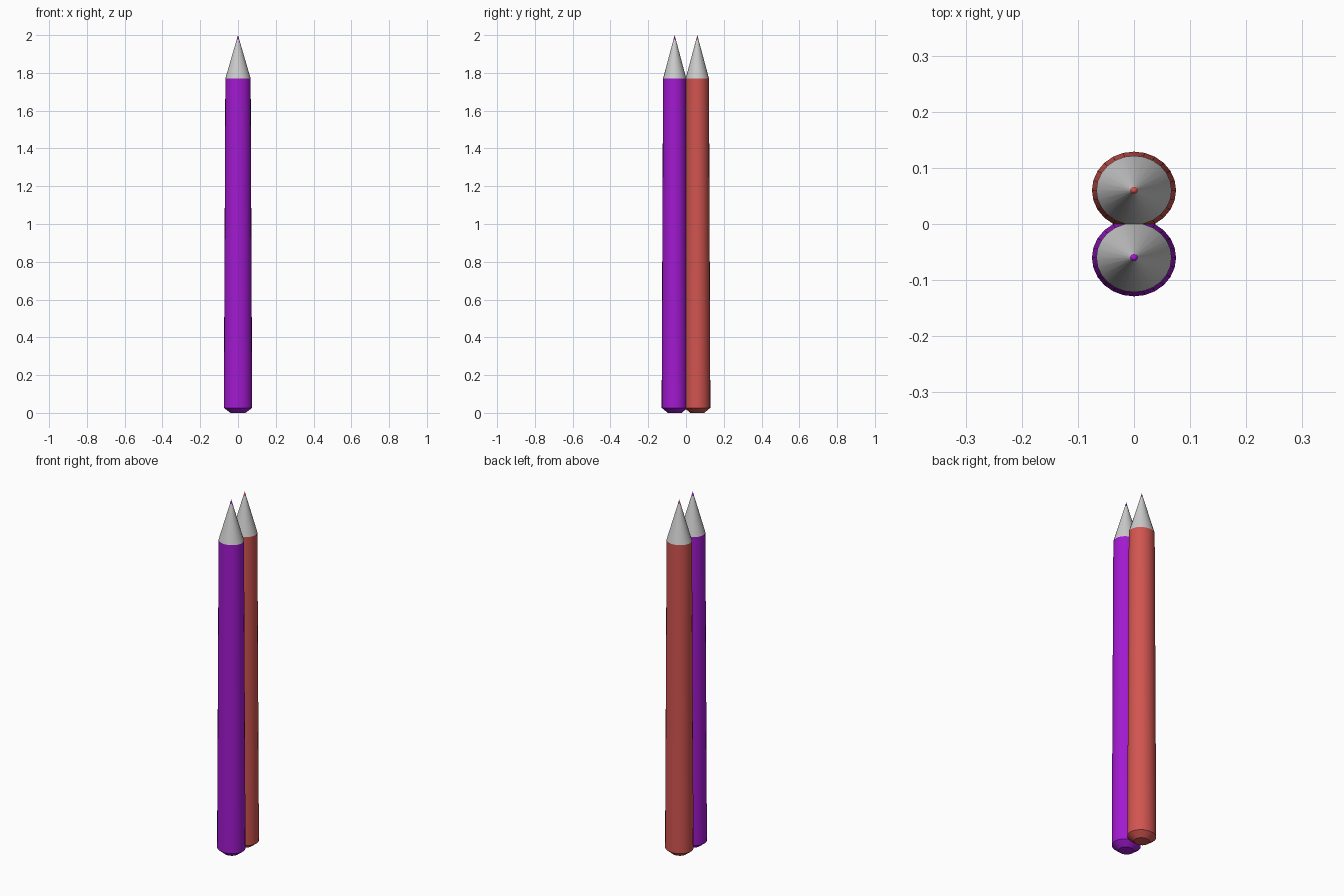
import bpy, bmesh, math

if "Cube" in bpy.data.objects:
    bpy.data.objects.remove(bpy.data.objects["Cube"])

SIDES = 24
SQUASH = 0.92  # slightly oval cross-section


def material(name, rgb):
    m = bpy.data.materials.new(name)
    m.diffuse_color = (*rgb, 1)
    m.use_nodes = True
    m.node_tree.nodes["Principled BSDF"].inputs["Base Color"].default_value = m.diffuse_color
    return m


def lathe(name, profile, y, mat=None):
    """Revolve (radius, z) rings; end rings are capped, radius 0 is a point."""
    bm = bmesh.new()
    rings = []
    for r, z in profile:
        if r == 0:
            rings.append([bm.verts.new((0, 0, z))] * SIDES)
        else:
            rings.append([bm.verts.new((r * math.cos(a), r * SQUASH * math.sin(a), z))
                          for a in (2 * math.pi * i / SIDES for i in range(SIDES))])
    for lo, hi in zip(rings, rings[1:]):
        for i in range(SIDES):
            j = (i + 1) % SIDES
            quad = [lo[i], lo[j], hi[j], hi[i]]
            bm.faces.new(list(dict.fromkeys(quad)))
    # open ends of the body and cone touch the next part, only the base needs a cap
    if profile[0][1] == 0:
        bm.faces.new(rings[0][::-1])
    me = bpy.data.meshes.new(name)
    bm.to_mesh(me)
    bm.free()
    ob = bpy.data.objects.new(name, me)
    ob.location.y = y
    bpy.context.collection.objects.link(ob)
    if mat:
        me.materials.append(mat)
    bpy.ops.object.select_all(action='DESELECT')
    ob.select_set(True)
    bpy.context.view_layer.objects.active = ob
    bpy.ops.object.shade_smooth_by_angle(angle=math.radians(30))
    return ob


def pencil(colour, y, mat):
    # tapered barrel with bevelled end
    lathe(colour + "_barrel", [(0.04, 0), (0.075, 0.027), (0.067, 1.77)], y, mat)
    # bare sharpened cone
    lathe(colour + "_sharpened_cone", [(0.067, 1.77), (0.007, 1.976)], y)
    # coloured lead
    lathe(colour + "_lead_tip", [(0.007, 1.976), (0, 2.0)], y, mat)


pencil("purple", -0.06, material("purple_paint", (0.36, 0.01, 0.63)))
pencil("red", 0.06, material("red_paint", (0.64, 0.09, 0.08)))
